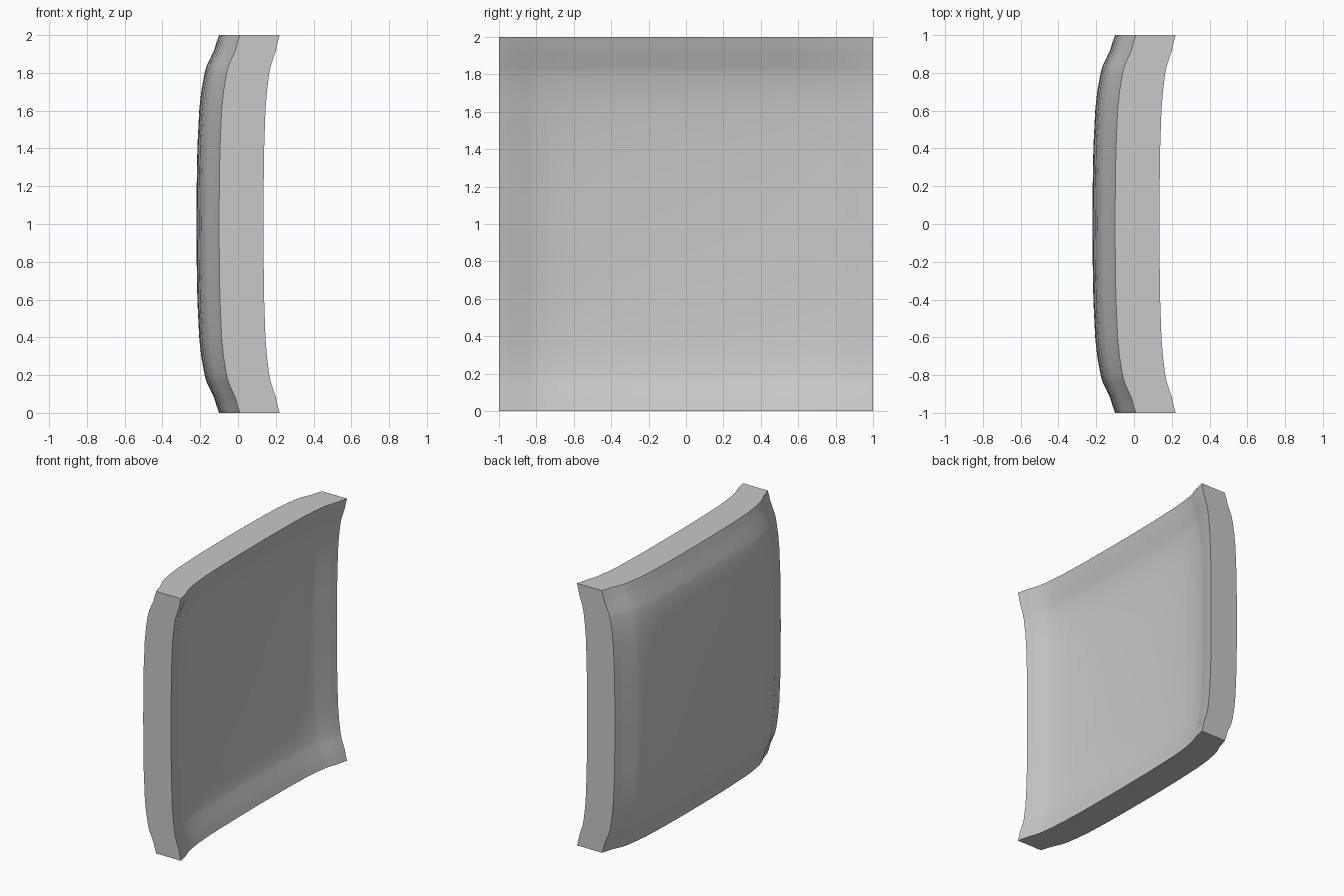
import bpy, bmesh, math

cube = bpy.data.objects.get("Cube")
if cube:
    bpy.data.objects.remove(cube)

# Flared profile from centre to rim: (distance, share of the full rise)
PROFILE = [(0, 0), (.2, .01), (.4, .04), (.6, .12), (.7, .21),
           (.8, .36), (.84, .46), (.92, .78), (.96, .88), (1, 1)]
STEPS = len(PROFILE) - 1

grey = bpy.data.materials.new("plain grey")
grey.use_nodes = True
colour = (.58, .58, .58, 1)
grey.diffuse_color = colour
grey.node_tree.nodes["Principled BSDF"].inputs["Base Color"].default_value = colour


def sheet(bm, centre_x, rise, corner_drop):
    """Grid of vertices bowed the same way along y and z."""
    def station(i):
        distance, share = PROFILE[abs(i)]
        return math.copysign(distance, i), share
    span = range(-STEPS, STEPS + 1)
    grid = []
    for i in span:
        y, share_y = station(i)
        line = []
        for j in span:
            z, share_z = station(j)
            x = centre_x + rise * (share_y + share_z) - corner_drop * share_y * share_z
            line.append(bm.verts.new((x, y, z + 1)))
        grid.append(line)
    for a, b in zip(grid, grid[1:]):
        for k in range(len(a) - 1):
            bm.faces.new((a[k], a[k + 1], b[k + 1], b[k]))


# Outer and inner bowed sheets joined by flat rim walls
bm = bmesh.new()
sheet(bm, -.22, .12, .01)
sheet(bm, .02, .115, .03)
rim = [e for e in bm.edges if e.is_boundary]
bmesh.ops.bridge_loops(bm, edges=rim)
bmesh.ops.recalc_face_normals(bm, faces=bm.faces)

mesh = bpy.data.meshes.new("curved_panel")
bm.to_mesh(mesh)
bm.free()
mesh.materials.append(grey)
panel = bpy.data.objects.new("curved_panel", mesh)
bpy.context.collection.objects.link(panel)

# Smooth faces with crisp rim edges
bpy.ops.object.select_all(action="DESELECT")
panel.select_set(True)
bpy.context.view_layer.objects.active = panel
bpy.ops.object.shade_smooth_by_angle(angle=math.radians(35))
